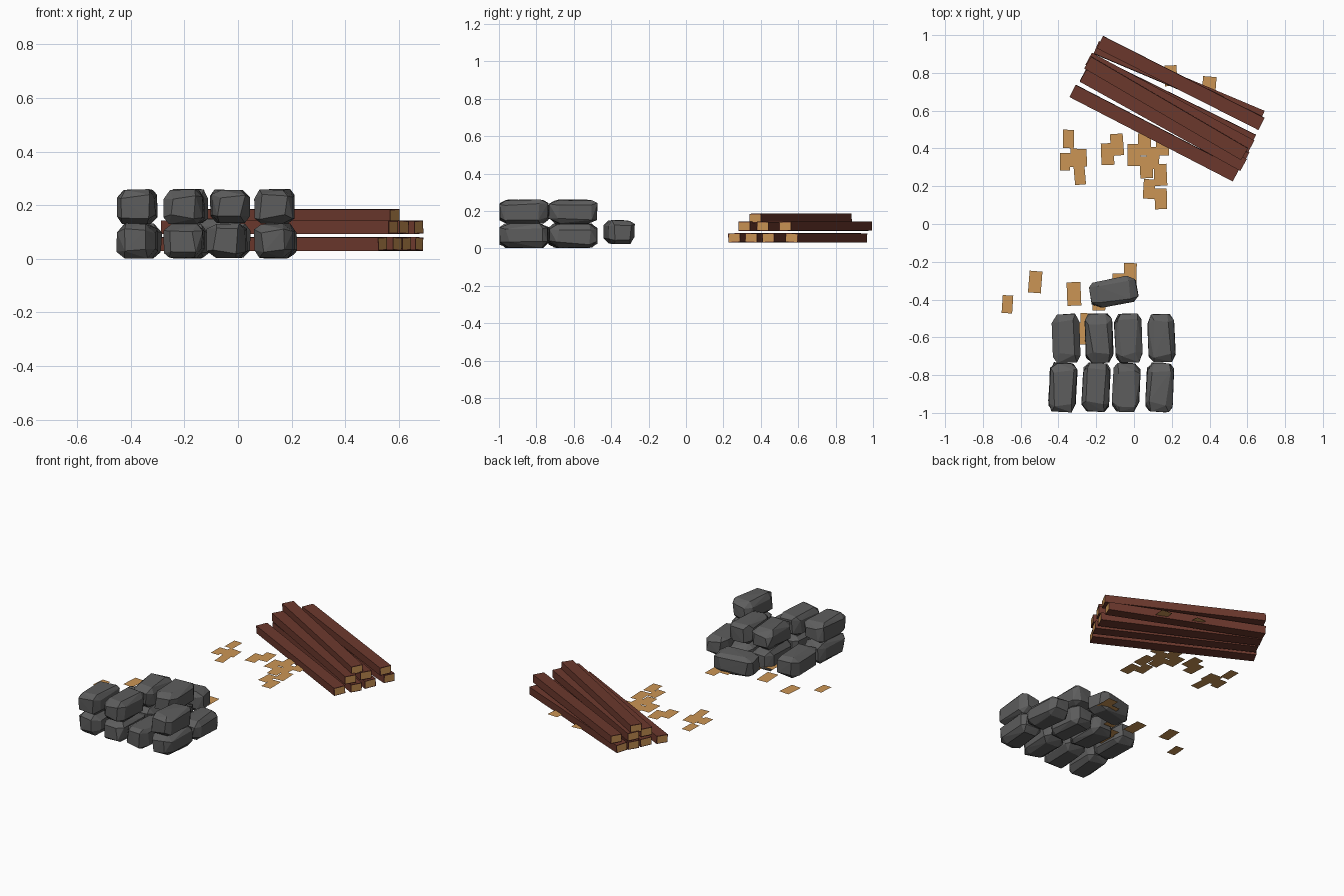
import bpy, bmesh, math, random
from mathutils import Matrix, Vector, Euler

if "Cube" in bpy.data.objects:
    bpy.data.objects.remove(bpy.data.objects["Cube"])

random.seed(4)


def mat(name, rgb):
    m = bpy.data.materials.new(name)
    m.diffuse_color = (*rgb, 1)
    m.use_nodes = True
    m.node_tree.nodes["Principled BSDF"].inputs["Base Color"].default_value = m.diffuse_color
    return m


STONE = mat("stone_grey", (0.11, 0.11, 0.11))
BARK = mat("red_wood", (0.15, 0.04, 0.026))
CUT = mat("cut_wood", (0.6, 0.3, 0.09))


def finish(bm, name, mats):
    me = bpy.data.meshes.new(name)
    bm.to_mesh(me)
    bm.free()
    for m in mats:
        me.materials.append(m)
    ob = bpy.data.objects.new(name, me)
    bpy.context.collection.objects.link(ob)
    return ob


# Stones: convex hull of a jittered, chamfered block lying along y
def stone(name, loc, yaw=0, size=(0.148, 0.262, 0.132)):
    bm = bmesh.new()
    h = Vector(size) / 2
    cut = Vector((0.032, 0.045, 0.03))
    for sx in (-1, 1):
        for sy in (-1, 1):
            for sz in (-1, 1):
                for keep in range(3):
                    p = Vector((h[i] - (0 if i == keep else cut[i] * random.uniform(0.6, 1.3))
                                for i in range(3)))
                    p[keep] -= random.uniform(0, 0.005)
                    bm.verts.new((p.x * sx, p.y * sy, p.z * sz))
    res = bmesh.ops.convex_hull(bm, input=bm.verts)
    loose = [v for v in bm.verts if not v.link_faces]
    bmesh.ops.delete(bm, geom=loose, context='VERTS')
    bmesh.ops.recalc_face_normals(bm, faces=bm.faces)
    ob = finish(bm, name, [STONE])
    ob.location = loc
    ob.rotation_euler = (0, 0, math.radians(yaw))


rows = {"back": ((-0.36, -0.185, -0.03, 0.145), -0.605, 2),
        "front": ((-0.377, -0.2, -0.04, 0.137), -0.865, -3)}
upper = {"back": (1, 2), "front": (0, 1, 3)}
for row, (xs, y, yaw) in rows.items():
    for i, x in enumerate(xs):
        stone(f"stone_{row}_lower_{i}", (x, y, 0.067), yaw)
        if i in upper[row]:
            stone(f"stone_{row}_upper_{i}", (x, y, 0.195), yaw)
stone("stone_loose", (-0.108, -0.36, 0.086), -79, (0.145, 0.255, 0.13))


# Beams: boxes from left end to right end, with inset pale cut ends
def beam(name, left, right, z, roll):
    a, b = Vector((*left, z)), Vector((*right, z))
    bm = bmesh.new()
    bmesh.ops.create_cube(bm, size=1)
    bmesh.ops.scale(bm, vec=((b - a).length, 0.072, 0.049), verts=bm.verts)
    ends = [f for f in bm.faces if abs(f.normal.x) > 0.9]
    bmesh.ops.inset_individual(bm, faces=ends, thickness=0.006)
    for f in ends:
        f.material_index = 1
    ob = finish(bm, name, [BARK, CUT])
    ob.location = (a + b) / 2
    ob.rotation_euler = (math.radians(roll), 0, math.atan2(b.y - a.y, b.x - a.x))


layers = [
    ("bottom", 0.056, [((-0.325, 0.705), (0.54, 0.258)), ((-0.27, 0.79), (0.595, 0.348)),
                       ((-0.235, 0.865), (0.63, 0.44)), ((-0.2, 0.935), (0.677, 0.565))]),
    ("middle", 0.118, [((-0.27, 0.785), (0.58, 0.312)), ((-0.24, 0.875), (0.62, 0.41)),
                       ((-0.18, 0.963), (0.675, 0.53))]),
    ("top", 0.161, [((-0.245, 0.855), (0.585, 0.37))]),
]
for lname, z, ends in layers:
    for i, (l, r) in enumerate(ends):
        beam(f"beam_{lname}_{i}", l, r, z, random.uniform(-3, 3))

# Wood chips: thin flat leaves scattered on the ground (x, y, scale)
chips = [(-0.67, -0.425, .82), (-0.523, -0.307, 1), (-0.318, -0.37, 1.08), (-0.02, -0.265, 1),
         (-0.08, -0.32, 1), (-0.25, -0.53, 1), (-0.185, -0.4, 1), (-0.283, -0.58, 1),
         (-0.347, 0.45, .85), (-0.31, 0.35, .85), (-0.365, 0.33, .8), (-0.287, 0.257, .85),
         (-0.277, 0.35, .8), (-0.14, 0.37, 1), (-0.09, 0.42, 1), (0, 0.365, 1),
         (0.055, 0.42, 1), (0.065, 0.3, 1), (0.1, 0.35, 1), (0.14, 0.26, 1),
         (0.08, 0.185, .9), (0.142, 0.133, .95), (0.15, 0.42, 1), (0.195, 0.785, .95),
         (0.397, 0.72, 1.05)]
for i, (x, y, s) in enumerate(chips):
    bm = bmesh.new()
    bmesh.ops.create_grid(bm, x_segments=1, y_segments=1, size=0.5)
    bmesh.ops.scale(bm, vec=(0.068 * s, 0.115 * s, 1), verts=bm.verts)
    ob = finish(bm, f"wood_chip_{i}", [CUT])
    ob.location = (x, y, 0.04 + 0.0002 * (i % 5))
    ob.rotation_euler = (0, 0, math.radians(random.uniform(-5, 5)))
